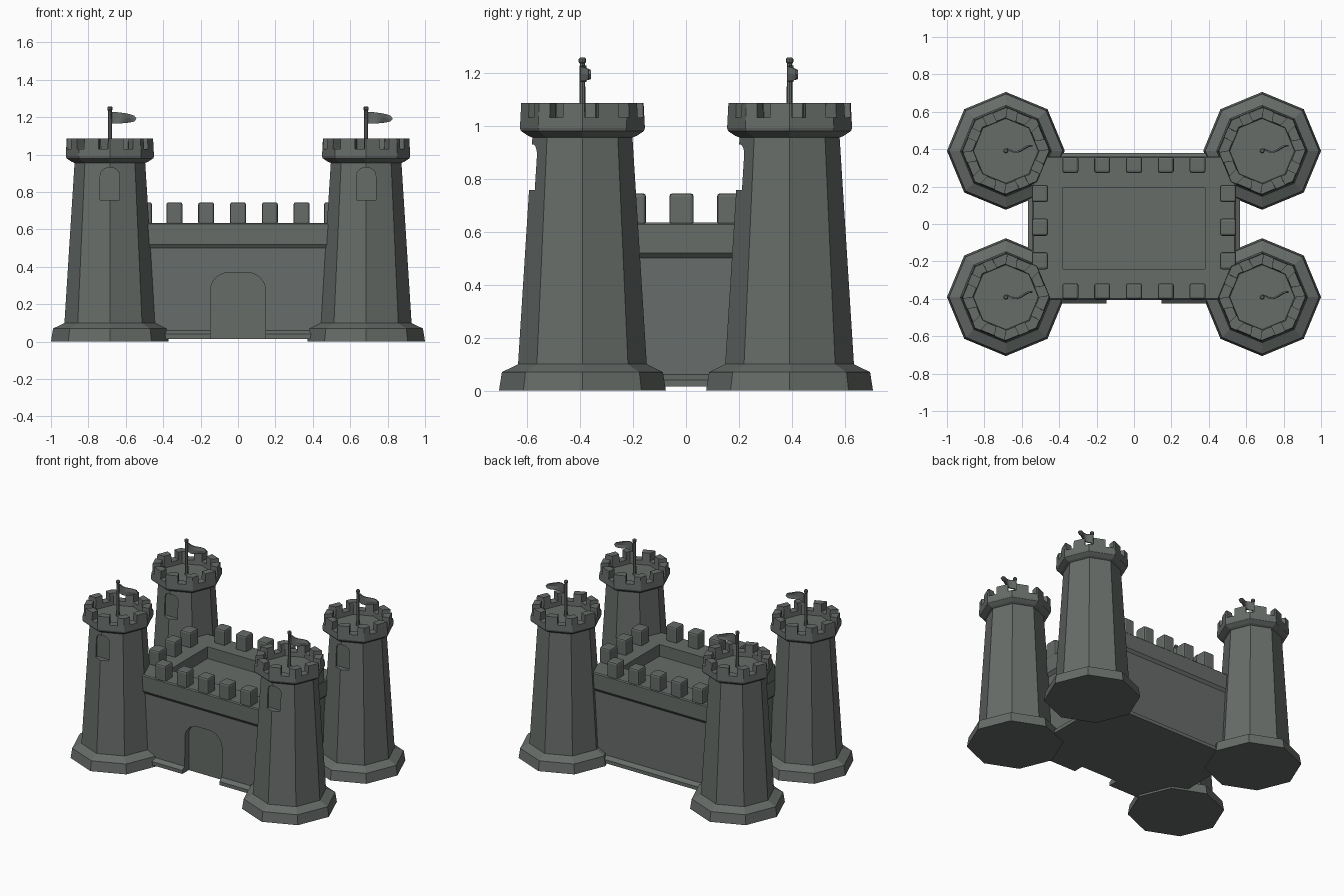
import bpy, bmesh
from math import pi, cos, sin, tau
from mathutils import Matrix

if "Cube" in bpy.data.objects:
    bpy.data.objects.remove(bpy.data.objects["Cube"])

stone = bpy.data.materials.new("stone")
stone.diffuse_color = (.135, .15, .14, 1)
stone.use_nodes = True
stone.node_tree.nodes["Principled BSDF"].inputs["Base Color"].default_value = stone.diffuse_color

def finish(name, bm, loc=(0, 0, 0), bevel=0):
    bmesh.ops.recalc_face_normals(bm, faces=bm.faces)
    me = bpy.data.meshes.new(name)
    bm.to_mesh(me)
    bm.free()
    me.materials.append(stone)
    ob = bpy.data.objects.new(name, me)
    ob.location = loc
    bpy.context.collection.objects.link(ob)
    if bevel:
        add_bevel(ob, bevel)
    return ob

def add_bevel(ob, width):
    m = ob.modifiers.new("bevel", 'BEVEL')
    m.width, m.segments, m.limit_method = width, 2, 'ANGLE'

def loft(name, rings, loc=(0, 0, 0)):
    # skin a stack of equal-length point rings, capped at both ends
    bm = bmesh.new()
    vs = [[bm.verts.new(p) for p in r] for r in rings]
    n = len(vs[0])
    for a, b in zip(vs, vs[1:]):
        for i in range(n):
            j = (i + 1) % n
            bm.faces.new((a[i], a[j], b[j], b[i]))
    bm.faces.new(vs[0])
    bm.faces.new(vs[-1])
    return finish(name, bm, loc)

def ngon(r, z, n=8):
    return [(r * cos(tau * i / n), r * sin(tau * i / n), z) for i in range(n)]

def rect(hx, hy, z):
    return [(-hx, -hy, z), (hx, -hy, z), (hx, hy, z), (-hx, hy, z)]

def boxes(name, items, loc=(0, 0, 0), bevel=0):
    # items: (centre, size, z rotation about the object's origin)
    bm = bmesh.new()
    for c, s, a in items:
        mat = Matrix.Rotation(a, 4, 'Z') @ Matrix.Translation(c) @ Matrix.Diagonal((*s, 1))
        bmesh.ops.create_cube(bm, size=1, matrix=mat)
    return finish(name, bm, loc, bevel)

def subtract(ob, cut):
    cut.hide_render = True
    m = ob.modifiers.new("cut", 'BOOLEAN')
    m.operation, m.solver, m.object = 'DIFFERENCE', 'EXACT', cut
    bpy.context.view_layer.objects.active = ob
    bpy.context.view_layer.update()
    bpy.ops.object.modifier_apply(modifier=m.name)
    bpy.data.objects.remove(cut)

def arch_cut(ob, x, half, z0, spring, top, y0, y1, r):
    # cut a recess with rounded shoulders of radius r between y0 and y1
    prof = [(half, z0)] + [(half - r + r * cos(t * pi / 12), spring + (top - spring) * sin(t * pi / 12))
                           for t in range(7)]
    prof += [(-a, b) for a, b in reversed(prof)]
    subtract(ob, loft("arch_cutter", [[(x + a, y, b) for a, b in prof] for y in (y0, y1)]))

# Central keep: plinth, wall, overhanging parapet, sunken roof
CY = -0.022
keep = loft("keep", [rect(*r) for r in (
    (.568, .402, .015), (.568, .402, .04), (.53, .375, .06), (.525, .37, .5),
    (.545, .384, .52), (.545, .384, .628), (.538, .377, .635), (.38, .218, .635), (.38, .218, .55))], (0, CY, 0))
arch_cut(keep, 0, .148, -.1, .27, .37, -.6, -.35, .1)

# Keep merlons
items = []
for s in (-1, 1):
    items += [((.17 * k, s * .338, .685), (.086, .086, .12), 0) for k in range(-2, 3)]
    items += [((s * .503, .18 * k + .005, .685), (.086, .092, .12), 0) for k in (-1, 0, 1)]
boxes("keep_merlons", items, (0, CY, 0), .012)

# Corner towers
for tx in (-.685, .685):
    for ty in (-.391, .391):
        loc = (tx, ty, 0)
        # base and tapered shaft with a front window recess
        shaft = loft("tower_shaft", [ngon(*r) for r in (
            (.315, 0), (.304, .07), (.248, .097), (.243, .1), (.188, .97))], loc)
        arch_cut(shaft, tx, .052, .757, .885, .93, ty - .4, ty - .163, .045)
        # flared head with sunken floor, notched into merlons
        head = loft("tower_head", [ngon(*r) for r in (
            (.188, .955), (.205, .962), (.232, .98), (.236, .992), (.231, 1.086),
            (.178, 1.086), (.173, 1.0))], loc)
        subtract(head, boxes("notch_cutter", [((.2, 0, 1.085), (.2, .054, .108), tau * (i + .25) / 10)
                                              for i in range(10)], loc))
        add_bevel(head, .005)
        # flag pole with knob
        loft("flag_pole", [ngon(*r) for r in (
            (.012, .99), (.010, 1.235), (.014, 1.24), (.014, 1.252), (.008, 1.258))], loc)
        # waving flag
        bm = bmesh.new()
        n = 10
        cols = []
        for i in range(n + 1):
            t = i / n
            x, y = .005 + .125 * t, .004 + .014 * sin(t * 5.5 + 2.6) + .01 * t
            lo, hi = 1.165 + .012 * t * t, 1.228 - .02 * t * t
            cols.append([bm.verts.new((x, y, lo)), bm.verts.new((x + .012 * t, y, (lo + hi) / 2)),
                         bm.verts.new((x, y, hi))])
        for a, b in zip(cols, cols[1:]):
            for k in (0, 1):
                bm.faces.new((a[k], b[k], b[k + 1], a[k + 1]))
        flag = finish("flag", bm, loc)
        sol = flag.modifiers.new("thickness", 'SOLIDIFY')
        sol.thickness, sol.offset = .008, 0
